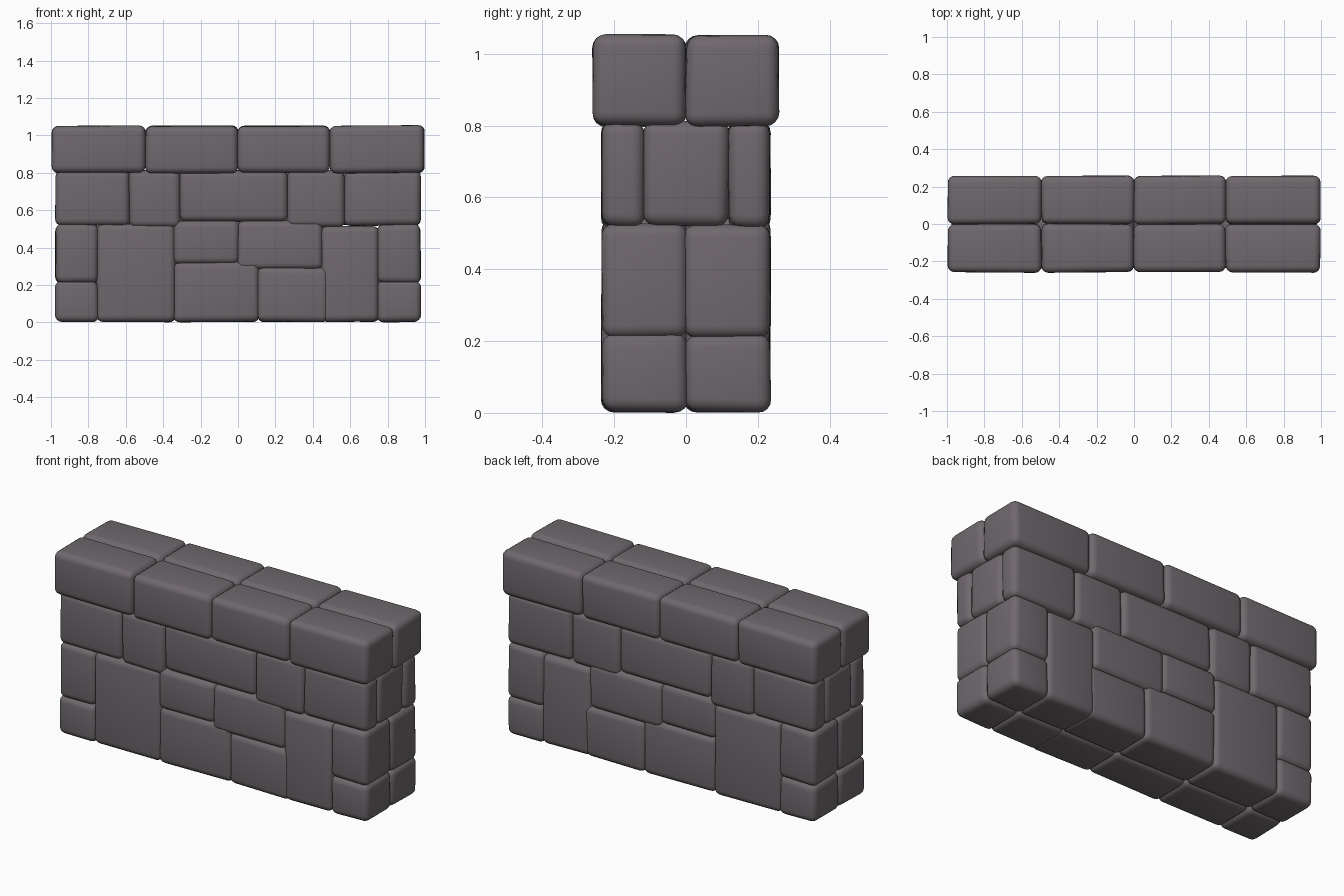
import bpy, bmesh, random
from mathutils import Vector

if "Cube" in bpy.data.objects:
    bpy.data.objects.remove(bpy.data.objects["Cube"])

random.seed(4)

stone_mat = bpy.data.materials.new("grey stone")
stone_mat.diffuse_color = (0.16, 0.14, 0.155, 1)
stone_mat.use_nodes = True
stone_mat.node_tree.nodes["Principled BSDF"].inputs["Base Color"].default_value = stone_mat.diffuse_color


def stone(name, lo, hi, bounds, overlap=0.009, radius=0.036):
    """Rounded block; grows a little into its neighbours but not past the bounds."""
    b0, b1 = bounds
    lo = Vector([max(a - overlap, b) for a, b in zip(lo, b0)])
    hi = Vector([min(a + overlap, b) for a, b in zip(hi, b1)])
    mid, size = (lo + hi) / 2, hi - lo
    bm = bmesh.new()
    bmesh.ops.create_cube(bm, size=1)
    for v in bm.verts:
        v.co = Vector([v.co[i] * size[i] + mid[i] for i in range(3)])
        # pull corners slightly inward for a hand-cut look
        v.co += Vector([(-1 if v.co[i] > mid[i] else 1) * random.uniform(0, 0.007)
                        for i in range(3)])
    bmesh.ops.bevel(bm, geom=bm.edges[:], offset=radius, segments=4,
                    profile=0.5, affect='EDGES')
    for f in bm.faces:
        f.smooth = True
    me = bpy.data.meshes.new(name)
    bm.to_mesh(me)
    bm.free()
    me.materials.append(stone_mat)
    ob = bpy.data.objects.new(name, me)
    bpy.context.collection.objects.link(ob)


# wall face stones: x0, x1, z0, z1
wall = [
    (-0.98, -0.75, 0.00, 0.215), (-0.98, -0.75, 0.215, 0.52),
    (-0.75, -0.34, 0.00, 0.52), (-0.34, 0.11, 0.00, 0.32),
    (0.11, 0.48, 0.00, 0.29), (-0.34, 0.00, 0.32, 0.54),
    (0.00, 0.45, 0.29, 0.54), (0.45, 0.75, 0.00, 0.51),
    (0.75, 0.98, 0.00, 0.215), (0.75, 0.98, 0.215, 0.52),
]
upper = [
    (-0.98, -0.58, 0.52, 0.81), (-0.58, -0.31, 0.51, 0.81),
    (-0.31, 0.265, 0.54, 0.81), (0.265, 0.57, 0.51, 0.81),
    (0.57, 0.98, 0.52, 0.81),
]
caps = [(-1.0, -0.495), (-0.495, 0.0), (0.0, 0.49), (0.49, 1.0)]
body_box = ((-0.98, -0.238, 0.0), (0.98, 0.238, 0.82))
cap_box = ((-1.0, -0.262, 0.795), (1.0, 0.262, 1.055))

for side, sign in (("front", -1), ("back", 1)):
    def span(inner, outer):
        return sorted((sign * inner, sign * outer))

    # lower courses meet on the centre line, upper course is a thin skin
    for part, stones, inner in (("lower", wall, 0.0), ("upper", upper, 0.12)):
        y0, y1 = span(inner, 0.238)
        for i, (x0, x1, z0, z1) in enumerate(stones):
            stone(f"{side}_{part}_stone_{i}", (x0, y0, z0), (x1, y1, z1),
                  body_box, 0.009 if inner == 0 else 0.006)
    # coping blocks
    y0, y1 = span(0.0, 0.262)
    for i, (x0, x1) in enumerate(caps):
        stone(f"{side}_cap_stone_{i}", (x0, y0, 0.795), (x1, y1, 1.055),
              cap_box, 0.004)

# middle stones showing at both ends of the upper course
for name, x0, x1 in (("left_core_stone", -0.98, 0), ("right_core_stone", 0, 0.98)):
    stone(name, (x0, -0.12, 0.52), (x1, 0.12, 0.81), body_box, 0.004)
